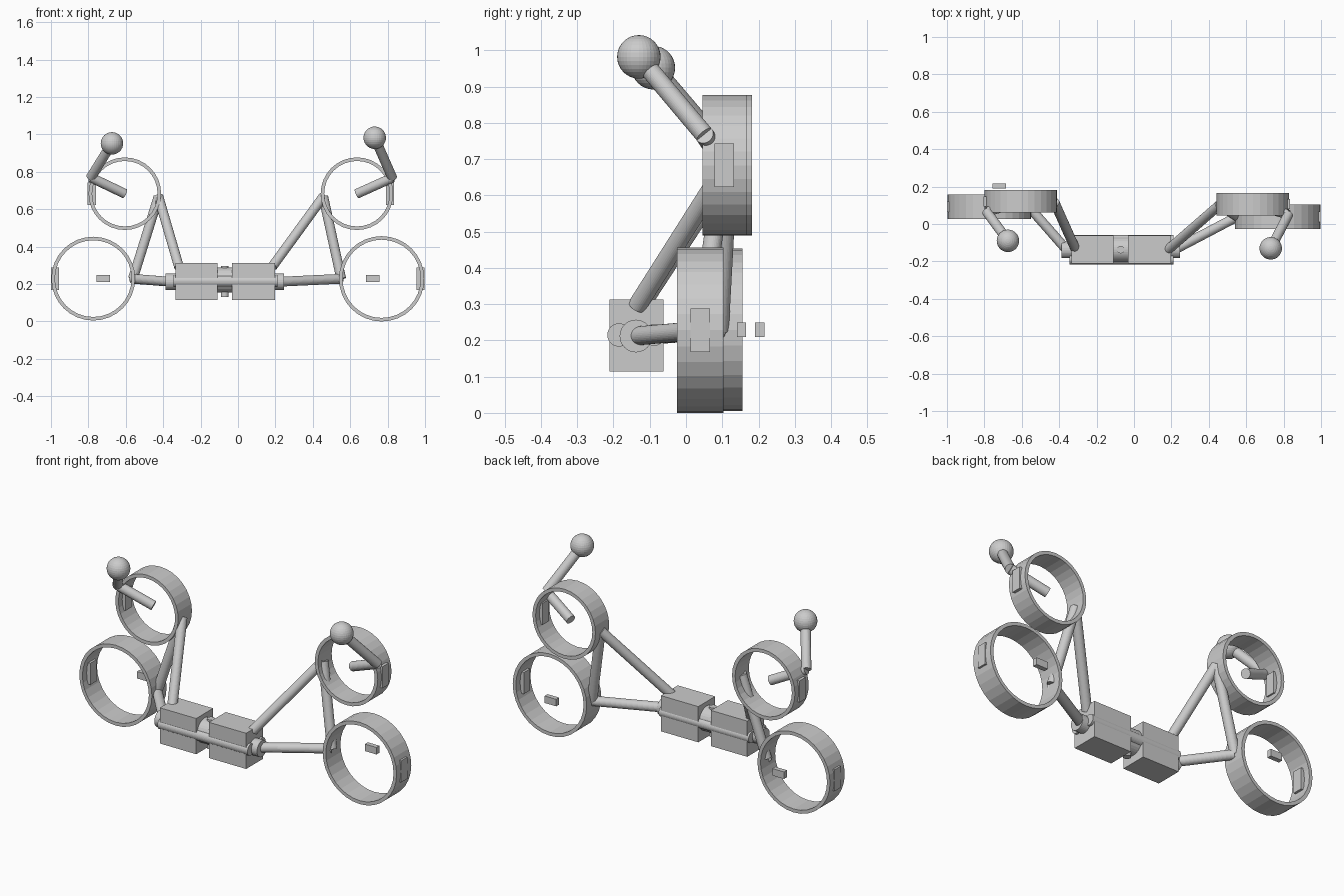
import bpy
from mathutils import Vector

if "Cube" in bpy.data.objects:
    bpy.data.objects.remove(bpy.data.objects["Cube"])


def box(name, x, y, z):
    """Box from (min, max) ranges."""
    bpy.ops.mesh.primitive_cube_add(size=1, location=[sum(r) / 2 for r in (x, y, z)])
    o = bpy.context.object
    o.name = name
    o.scale = [r[1] - r[0] for r in (x, y, z)]
    return o


def tube(name, a, b, r=0.026, sides=32):
    """Capped cylinder between two points."""
    a, b = Vector(a), Vector(b)
    d = b - a
    bpy.ops.mesh.primitive_cylinder_add(vertices=sides, radius=r, depth=d.length,
                                        location=(a + b) / 2)
    o = bpy.context.object
    o.name = name
    o.rotation_euler = d.to_track_quat('Z', 'Y').to_euler()
    return o


def ring(name, c, r, width, wall=0.019, sides=32):
    """Open hoop around the y axis, thickened inward."""
    bpy.ops.mesh.primitive_cylinder_add(vertices=sides, radius=r, depth=width,
                                        end_fill_type='NOTHING', location=c,
                                        rotation=(1.5707963, 0, 0))
    o = bpy.context.object
    o.name = name
    m = o.modifiers.new("wall", 'SOLIDIFY')
    m.thickness = wall
    m.offset = -1
    return o


# Per side: ring centres, elbow, hand, hip and frame mount
SIDES = {
    "left": dict(s=-1, low=(-0.774, 0.092, 0.229), r=0.224, up=(-0.605, 0.121, 0.683),
                 elbow=(-0.787, 0.065, 0.77), hand=(-0.674, -0.09, 0.952),
                 hip=-0.36, mount=(-0.315, -0.13, 0.29), tab_y=0.204),
    "right": dict(s=1, low=(0.768, 0.039, 0.228), r=0.228, up=(0.636, 0.106, 0.683),
                  elbow=(0.825, 0.05, 0.768), hand=(0.731, -0.13, 0.982),
                  hip=0.215, mount=(0.185, -0.135, 0.295), tab_y=0.153),
}

for side, p in SIDES.items():
    s, low, up = p["s"], Vector(p["low"]), Vector(p["up"])

    # Hoops with side plates
    ring(side + "_lower_ring", low, p["r"], 0.129)
    ring(side + "_upper_ring", up, 0.194, 0.121)
    for tag, c, r in (("lower", low, p["r"]), ("upper", up, 0.197)):
        px = c.x + s * (r - 0.02)
        h = 0.06
        box(f"{side}_{tag}_plate", (px - 0.022, px + 0.022),
            (c.y - 0.027, c.y + 0.027), (c.z - h, c.z + h))

    # Small tab behind the lower ring
    tx = s * 0.72
    box(side + "_tab", (tx - 0.036, tx + 0.036),
        (p["tab_y"] - 0.013, p["tab_y"] + 0.013), (0.21, 0.249))

    # Arm and round hand
    tube(side + "_upper_arm", up, p["elbow"])
    tube(side + "_forearm", p["elbow"], p["hand"])
    bpy.ops.mesh.primitive_uv_sphere_add(segments=32, ring_count=16, radius=0.06,
                                         location=p["hand"])
    bpy.context.object.name = side + "_hand"

    # Triangular frame from body to rings
    knee = (low.x - s * (p["r"] - 0.012), low.y, 0.228)
    top = (up.x - s * 0.18, up.y - 0.005, 0.667)
    tube(side + "_lower_strut", (p["hip"], -0.138, 0.212), knee)
    tube(side + "_upper_strut", p["mount"], top)
    tube(side + "_side_strut", knee, top)

# Twin body blocks
box("body_left", (-0.334, -0.11), (-0.211, -0.062), (0.114, 0.313))
box("body_right", (-0.032, 0.198), (-0.211, -0.062), (0.114, 0.313))

# Connecting shafts and central coupling
tube("main_shaft", (-0.388, -0.138, 0.212), (0.245, -0.138, 0.212), 0.045)
tube("front_rod", (-0.345, -0.185, 0.215), (0.21, -0.185, 0.215), 0.032)
tube("rear_rod", (-0.345, -0.088, 0.215), (0.21, -0.088, 0.215), 0.03)
tube("coupling", (-0.112, -0.137, 0.222), (-0.03, -0.137, 0.222), 0.067)
tube("coupling_pin", (-0.071, -0.137, 0.132), (-0.071, -0.137, 0.296), 0.02)
